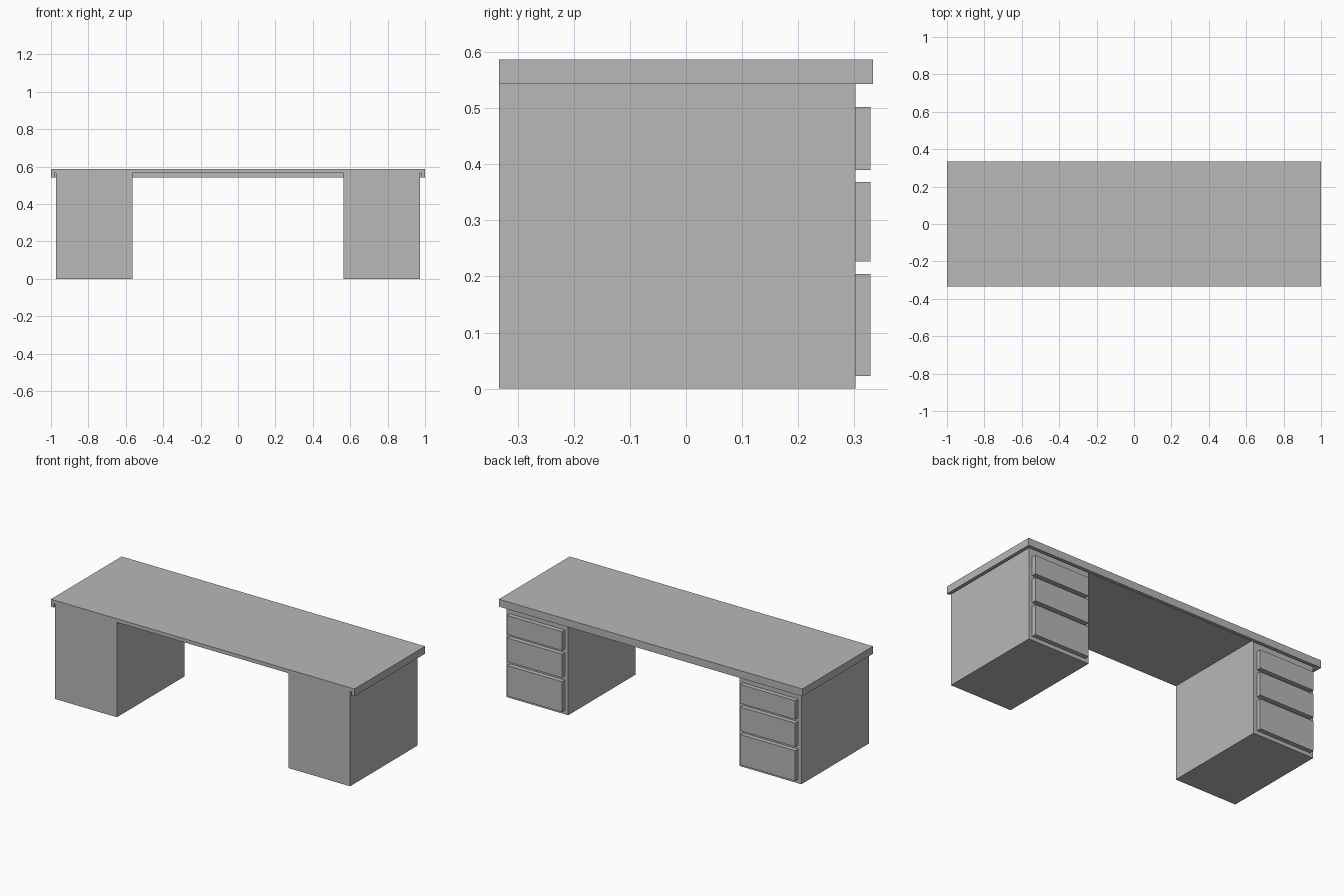
import bpy
import bmesh
from mathutils import Vector

cube = bpy.data.objects.get("Cube")
if cube:
    bpy.data.objects.remove(cube, do_unlink=True)

# Overall dimensions
HALF_W, HALF_D, HEIGHT = 1.0, 0.333, 0.587
SLAB, RIM, RIM_DROP = 0.022, 0.02, 0.022
UNDERSIDE = HEIGHT - SLAB
PED_IN, PED_OUT, PED_BACK = 0.565, 0.972, 0.302
INSET, DRAWER_BACK = 0.022, 0.329

grey = bpy.data.materials.new("plain grey")
grey.use_nodes = True
grey.diffuse_color = (0.48, 0.48, 0.48, 1)
grey.node_tree.nodes["Principled BSDF"].inputs["Base Color"].default_value = grey.diffuse_color


def box_mesh(low, high):
    """Return a bmesh box between two corners."""
    low, high = Vector(low), Vector(high)
    bm = bmesh.new()
    bmesh.ops.create_cube(bm, size=1)
    bmesh.ops.scale(bm, vec=high - low, verts=bm.verts)
    bmesh.ops.translate(bm, vec=(low + high) / 2, verts=bm.verts)
    return bm


def add_object(name, bm):
    bmesh.ops.recalc_face_normals(bm, faces=bm.faces)
    mesh = bpy.data.meshes.new(name)
    bm.to_mesh(mesh)
    bm.free()
    mesh.materials.append(grey)
    obj = bpy.data.objects.new(name, mesh)
    bpy.context.collection.objects.link(obj)
    return obj


# Desktop: thin slab with a rim folded down along both ends and the back
top = box_mesh((-HALF_W, -HALF_D, UNDERSIDE), (HALF_W, HALF_D, HEIGHT))
cuts = [((RIM - HALF_W, 0, 0), (1, 0, 0)),
        ((HALF_W - RIM, 0, 0), (1, 0, 0)),
        ((0, HALF_D - RIM, 0), (0, 1, 0))]
for point, normal in cuts:
    bmesh.ops.bisect_plane(top, geom=top.verts[:] + top.edges[:] + top.faces[:],
                           plane_co=point, plane_no=normal)
top.normal_update()
rim_faces = []
for face in top.faces:
    c = face.calc_center_median()
    in_rim = abs(c.x) > HALF_W - RIM or c.y > HALF_D - RIM
    if face.normal.z < -0.5 and in_rim:
        rim_faces.append(face)
lowered = bmesh.ops.extrude_face_region(top, geom=rim_faces)["geom"]
bmesh.ops.translate(top, vec=(0, 0, -RIM_DROP),
                    verts=[v for v in lowered if isinstance(v, bmesh.types.BMVert)])
bmesh.ops.dissolve_limit(top, angle_limit=0.01, verts=top.verts[:], edges=top.edges[:])
add_object("desktop", top)

# Pedestals, each with three drawer fronts on the back side
drawers = {"bottom": (0.023, 0.204), "middle": (0.227, 0.368), "top": (0.39, 0.502)}
for side, sign in (("left", 1), ("right", -1)):
    x0, x1 = sorted((sign * PED_IN, sign * PED_OUT))
    add_object(side + "_pedestal",
               box_mesh((x0, -HALF_D, 0), (x1, PED_BACK, UNDERSIDE)))
    for level, (z0, z1) in drawers.items():
        add_object(f"{side}_{level}_drawer",
                   box_mesh((x0 + INSET, PED_BACK, z0), (x1 - INSET, DRAWER_BACK, z1)))
